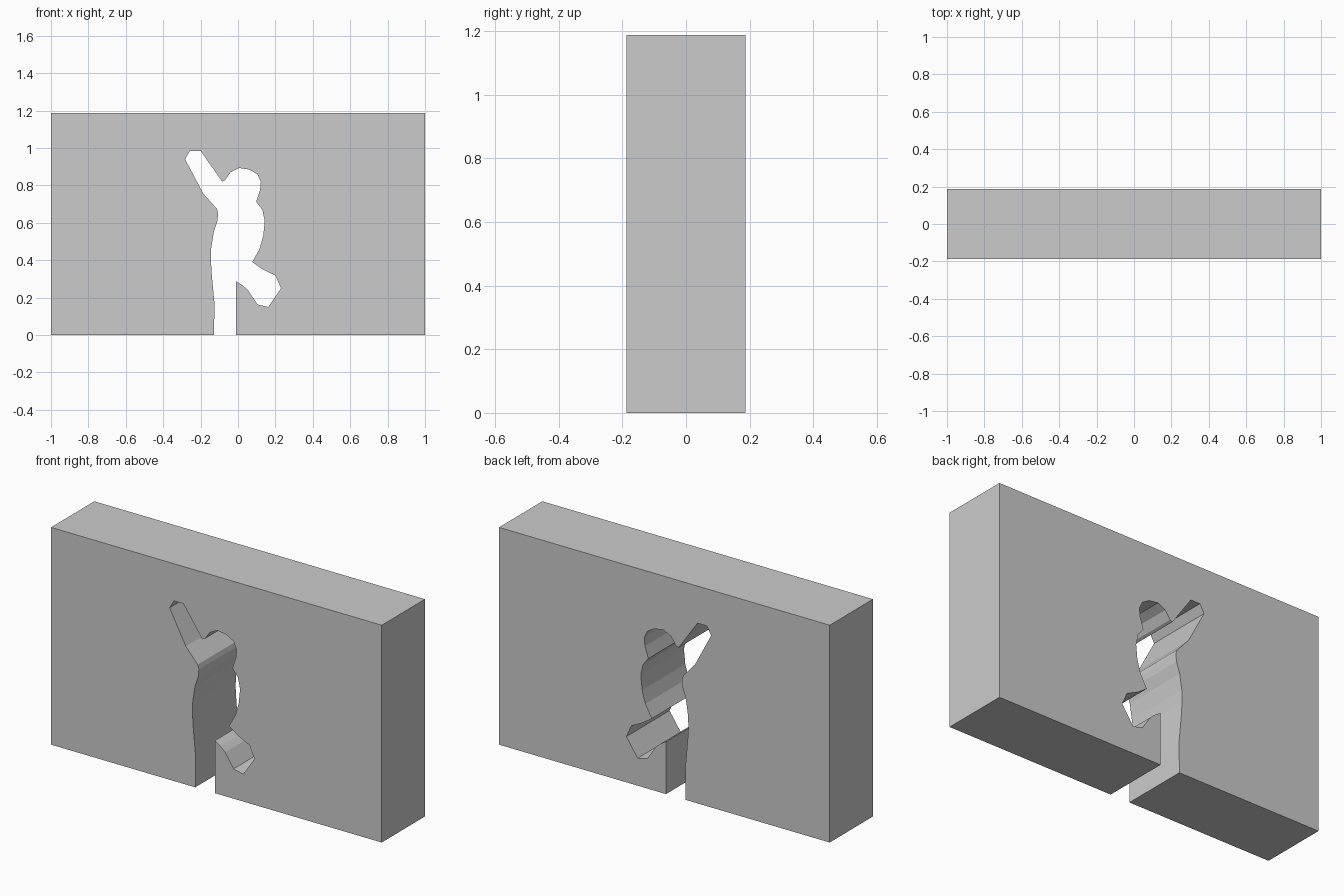
import bpy, bmesh
from mathutils import Vector

HALF_DEPTH = 0.1865
HEIGHT = 1.188

# Outline of the waving-figure opening, from left foot round to right foot (x, z)
opening = [
    (-0.128, 0), (-0.126, 0.17), (-0.14, 0.32), (-0.145, 0.40), (-0.143, 0.465),
    (-0.13, 0.55), (-0.11, 0.61), (-0.106, 0.65), (-0.113, 0.675),   # leg and back
    (-0.185, 0.755), (-0.283, 0.94), (-0.257, 0.985), (-0.2, 0.985),  # raised arm
    (-0.085, 0.82), (-0.07, 0.827), (-0.04, 0.87), (0.005, 0.893),
    (0.06, 0.885), (0.103, 0.86), (0.122, 0.82), (0.118, 0.775),      # head
    (0.097, 0.712), (0.13, 0.67), (0.143, 0.61), (0.135, 0.53),
    (0.115, 0.46), (0.076, 0.39),                                    # front of body
    (0.13, 0.352), (0.2, 0.318), (0.23, 0.25), (0.162, 0.15),
    (0.104, 0.163), (0.053, 0.24), (0.025, 0.265), (-0.01, 0.287),   # lifted leg
    (-0.01, 0),
]

# Wall profile: slab outline joined with the opening at ground level
profile = [(-1, 0)] + opening + [(1, 0), (1, HEIGHT), (-1, HEIGHT)]

# Extrude the profile through the wall thickness
bm = bmesh.new()
face = bm.faces.new([bm.verts.new((x, -HALF_DEPTH, z)) for x, z in profile])
result = bmesh.ops.extrude_face_region(bm, geom=[face], use_keep_orig=True)
moved = [g for g in result["geom"] if isinstance(g, bmesh.types.BMVert)]
bmesh.ops.translate(bm, verts=moved, vec=Vector((0, 2 * HALF_DEPTH, 0)))
bmesh.ops.recalc_face_normals(bm, faces=bm.faces)

mesh = bpy.data.meshes.new("cutout_wall")
bm.to_mesh(mesh)
bm.free()
wall = bpy.data.objects.new("cutout_wall", mesh)
bpy.context.collection.objects.link(wall)
